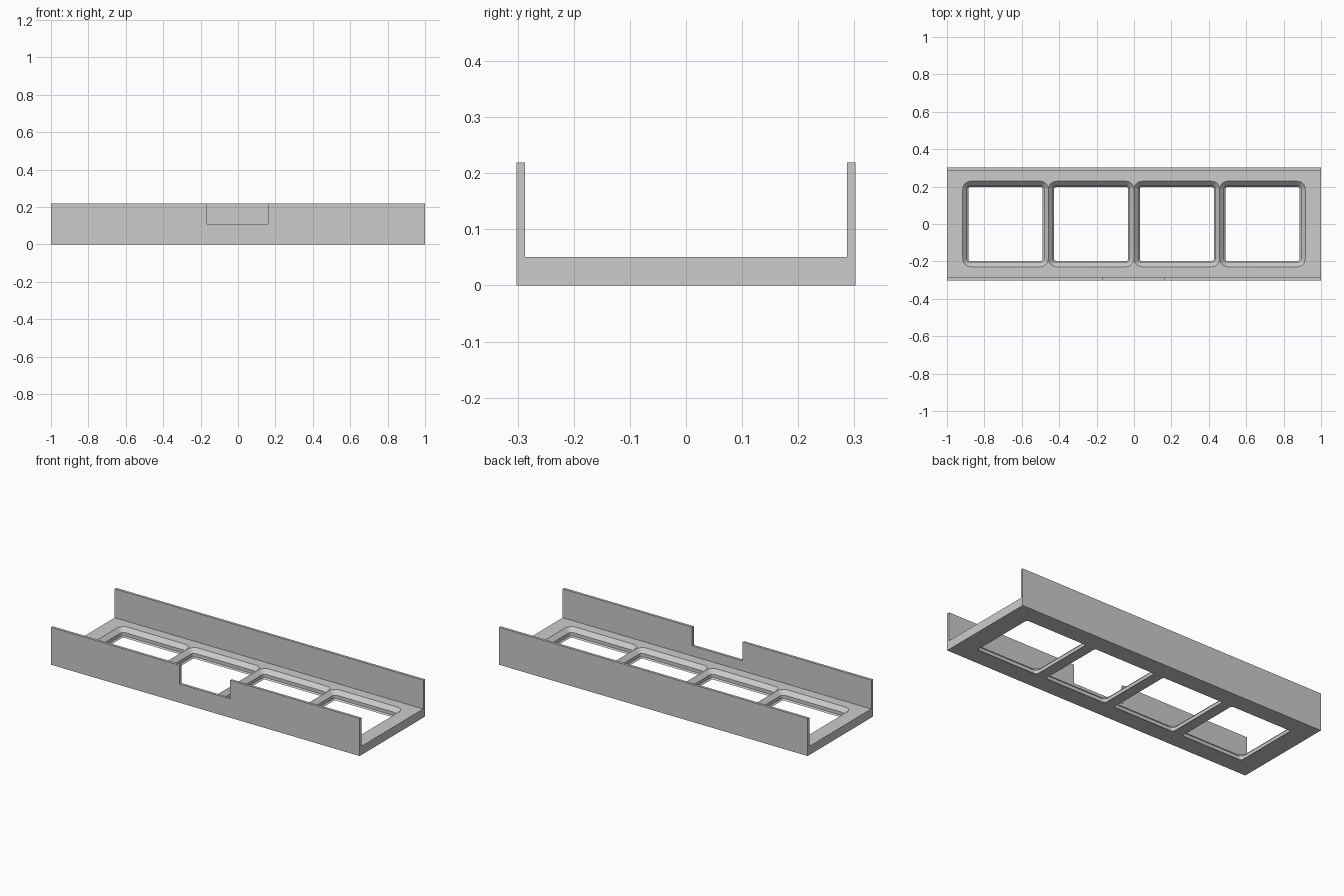
import bpy, bmesh, math

cube = bpy.data.objects.get("Cube")
if cube:
    bpy.data.objects.remove(cube, do_unlink=True)

HALF_L, HALF_W, WALL = 1.0, 0.302, 0.015
FLOOR, TOP = 0.0507, 0.2195
PITCH = 0.458

grey = bpy.data.materials.new("plain grey")
grey.use_nodes = True
colour = (0.6, 0.6, 0.6, 1)
grey.diffuse_color = colour
grey.node_tree.nodes["Principled BSDF"].inputs["Base Color"].default_value = colour


def make_object(name, bm):
    bmesh.ops.recalc_face_normals(bm, faces=bm.faces[:])
    mesh = bpy.data.meshes.new(name)
    bm.to_mesh(mesh)
    bm.free()
    mesh.materials.append(grey)
    obj = bpy.data.objects.new(name, mesh)
    bpy.context.collection.objects.link(obj)
    return obj


def rounded_square(bm, half, radius, z, cx, steps=8):
    verts = []
    for corner in range(4):
        mid = math.radians(45 + 90 * corner)
        ox = math.copysign(half - radius, math.cos(mid))
        oy = math.copysign(half - radius, math.sin(mid))
        for i in range(steps + 1):
            a = math.radians(90 * (corner + i / steps))
            verts.append(bm.verts.new((cx + ox + radius * math.cos(a),
                                       oy + radius * math.sin(a), z)))
    return verts


def socket_cutter(cx):
    # Half width, corner radius and height of each ring, bottom to top
    rings = [(0.198, 0.0125, -0.05), (0.198, 0.0125, 0), (0.2056, 0.02, 0.0076),
             (0.2056, 0.02, 0.0272), (0.2286, 0.043, FLOOR), (0.2286, 0.043, 0.1)]
    bm = bmesh.new()
    loops = [rounded_square(bm, h, r, z, cx) for h, r, z in rings]
    for low, high in zip(loops, loops[1:]):
        for i in range(len(low)):
            j = (i + 1) % len(low)
            bm.faces.new((low[i], low[j], high[j], high[i]))
    bm.faces.new(loops[0])
    bm.faces.new(loops[-1])
    return make_object("socket_cutter", bm)


# Tray: U-shaped section with a thick floor and two thin long walls
inner = HALF_W - WALL
section = [(-HALF_W, 0), (HALF_W, 0), (HALF_W, TOP), (inner, TOP),
           (inner, FLOOR), (-inner, FLOOR), (-inner, TOP), (-HALF_W, TOP)]
bm = bmesh.new()
face = bm.faces.new([bm.verts.new((-HALF_L, y, z)) for y, z in section])
swept = bmesh.ops.extrude_face_region(bm, geom=[face])["geom"]
bmesh.ops.translate(bm, vec=(2 * HALF_L, 0, 0),
                    verts=[v for v in swept if isinstance(v, bmesh.types.BMVert)])
tray = make_object("socket_tray", bm)

# Four stepped, rounded sockets through the floor
cutters = [socket_cutter((i - 1.5) * PITCH) for i in range(4)]

# Rectangular notch in the front wall
bm = bmesh.new()
bmesh.ops.create_cube(bm, size=1)
bmesh.ops.scale(bm, vec=(0.327, 0.1, 0.2), verts=bm.verts)
bmesh.ops.translate(bm, vec=(-0.003, -HALF_W, 0.21), verts=bm.verts)
cutters.append(make_object("notch_cutter", bm))

bpy.ops.object.select_all(action="DESELECT")
bpy.context.view_layer.objects.active = tray
tray.select_set(True)
for cutter in cutters:
    mod = tray.modifiers.new("cut", "BOOLEAN")
    mod.operation = "DIFFERENCE"
    mod.solver = "EXACT"
    mod.object = cutter
    bpy.ops.object.modifier_apply(modifier=mod.name)
    bpy.data.objects.remove(cutter, do_unlink=True)
bpy.ops.object.shade_smooth_by_angle(angle=math.radians(30))
